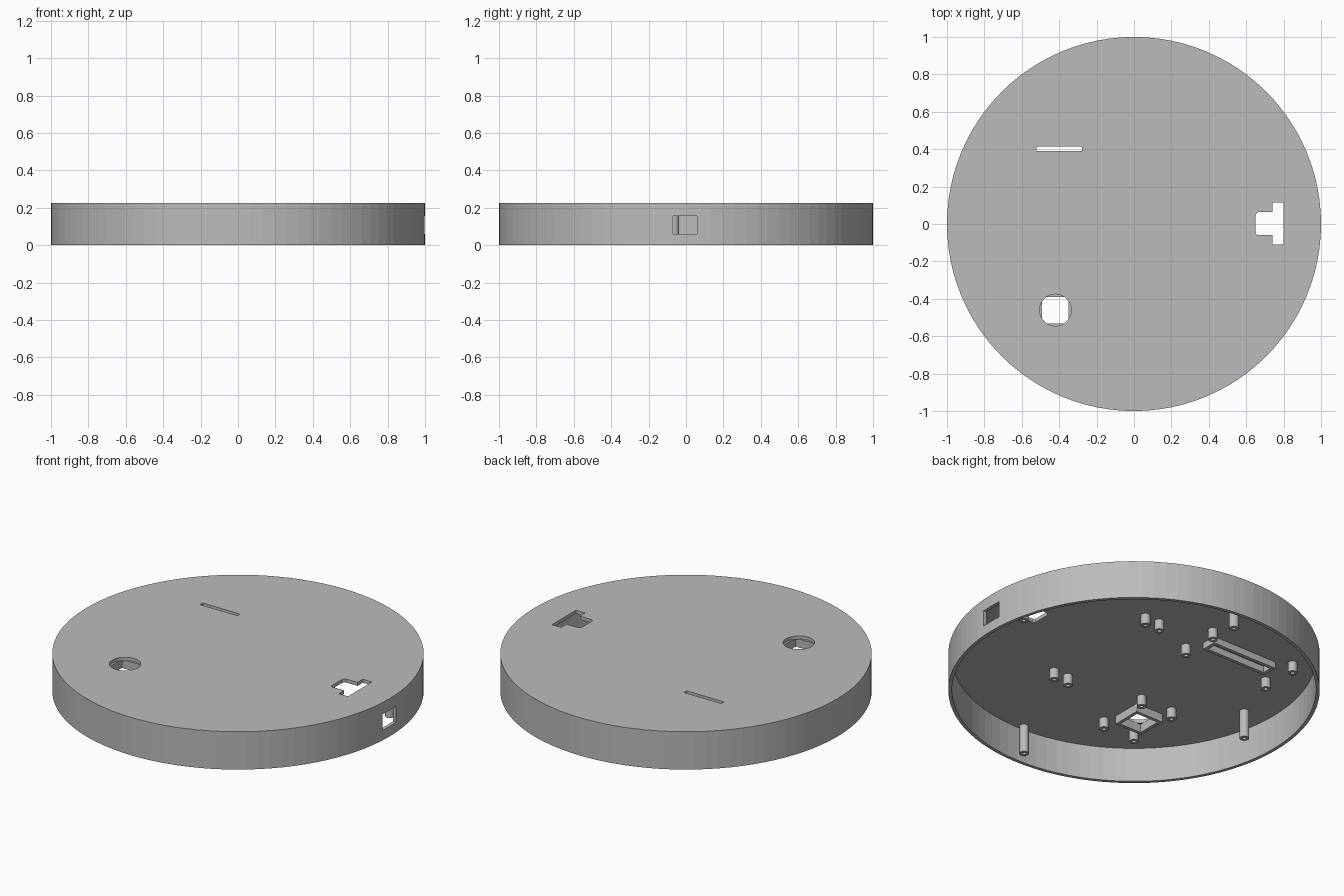
import bpy
import bmesh
from math import sin, cos, pi

if "Cube" in bpy.data.objects:
    bpy.data.objects.remove(bpy.data.objects["Cube"])

grey = bpy.data.materials.new("plain grey plastic")
grey.use_nodes = True
colour = (0.5, 0.5, 0.5, 1)
grey.diffuse_color = colour
grey.node_tree.nodes["Principled BSDF"].inputs["Base Color"].default_value = colour

TOP, CEILING = 0.225, 0.204


def circle(x, y, r, sides):
    return [(x + r * cos(2 * pi * i / sides), y + r * sin(2 * pi * i / sides))
            for i in range(sides)]


def rect(x, y, w, d):
    return [(x + sx * w / 2, y + sy * d / 2)
            for sx, sy in ((-1, -1), (1, -1), (1, 1), (-1, 1))]


def prism(name, outline, z0, z1):
    """Extrude a counter-clockwise outline between two heights."""
    bm = bmesh.new()
    face = bm.faces.new([bm.verts.new((x, y, z0)) for x, y in outline])
    up = bmesh.ops.extrude_face_region(bm, geom=[face])["geom"]
    bmesh.ops.translate(bm, vec=(0, 0, z1 - z0),
                        verts=[v for v in up if isinstance(v, bmesh.types.BMVert)])
    bmesh.ops.recalc_face_normals(bm, faces=bm.faces)
    mesh = bpy.data.meshes.new(name)
    bm.to_mesh(mesh)
    bm.free()
    mesh.materials.append(grey)
    ob = bpy.data.objects.new(name, mesh)
    bpy.context.collection.objects.link(ob)
    return ob


def cut(ob, cutter):
    """Subtract the cutter, then throw it away."""
    mod = ob.modifiers.new("cut", 'BOOLEAN')
    mod.operation, mod.solver, mod.object = 'DIFFERENCE', 'EXACT', cutter
    bpy.context.view_layer.objects.active = ob
    bpy.ops.object.modifier_apply(modifier=mod.name)
    bpy.data.objects.remove(cutter)


# Round cover, hollow from below
cover = prism("cover", circle(0, 0, 1, 96), 0, TOP)
cut(cover, prism("cavity", circle(0, 0, 0.98, 96), -0.1, CEILING))

# Openings in the top plate: display slot, round sensor hole, stepped cable hole
cable_outline = [(0.66, -0.06), (0.74, -0.06), (0.74, -0.11), (0.8, -0.11),
                 (0.8, 0.115), (0.74, 0.115), (0.74, 0.065), (0.665, 0.065),
                 (0.65, 0.05), (0.65, -0.05)]
for outline in (rect(-0.4, 0.403, 0.245, 0.025),
                circle(-0.42, -0.46, 0.085, 32), cable_outline):
    cut(cover, prism("opening", outline, 0.15, 0.3))

# Plug opening in the side wall
cut(cover, prism("plug_opening", rect(1, -0.005, 0.2, 0.13), 0.06, 0.155))


# Raised frames around the slot and the sensor hole
def frame(name, x, y, w, d, wall, bottom):
    ob = prism(name, rect(x, y, w, d), bottom, CEILING + 0.002)
    cut(ob, prism("inside", rect(x, y, w - 2 * wall, d - 2 * wall), 0, 0.4))


frame("slot_frame", -0.4, 0.403, 0.43, 0.095, 0.02, 0.165)
frame("sensor_frame", -0.42, -0.46, 0.18, 0.18, 0.019, 0.155)


# Hollow screw posts hanging from the ceiling
def post(name, x, y, tip):
    ob = prism(name, circle(x, y, 0.026, 20), tip, CEILING + 0.002)
    cut(ob, prism("bore", circle(x, y, 0.011, 12), tip - 0.1, CEILING - 0.005))


for x in (-0.695, -0.135):
    for y in (0.275, 0.5):
        post("slot_post", x, y, 0.144)
for x in (-0.515, -0.305):
    for y in (-0.615, -0.3):
        post("sensor_post", x, y, 0.144)
for x in (0.145, 0.242):
    for y in (-0.38, 0.385):
        post("board_post", x, y, 0.144)
for x, y in ((-0.025, -0.95), (-0.828, -0.063), (-0.025, 0.806), (0.896, 0.145)):
    post("long_post", x, y, 0.036)
